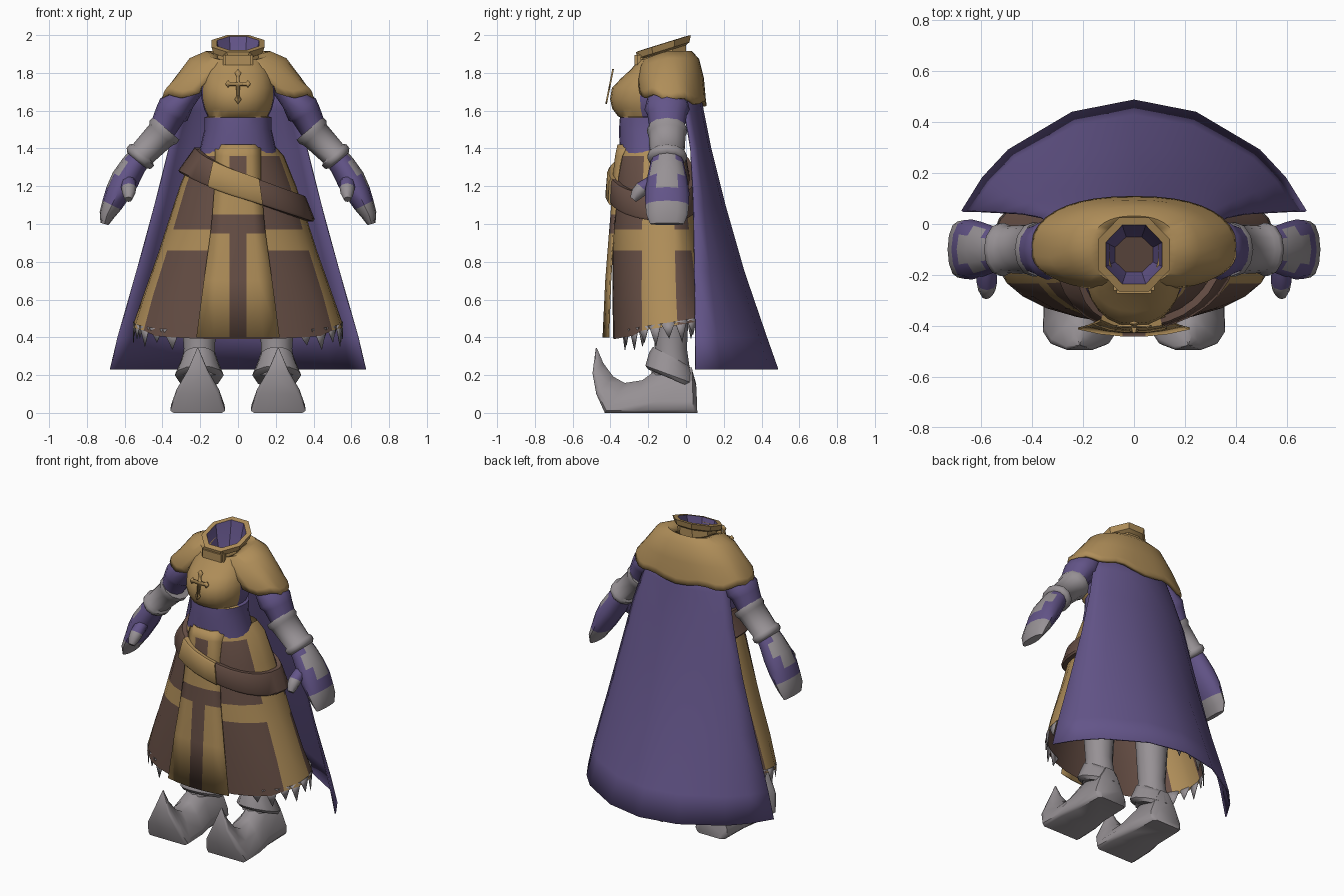
import bpy, bmesh, math
from math import sin, cos, radians
from mathutils import Vector

cube = bpy.data.objects.get("Cube")
if cube:
    bpy.data.objects.remove(cube, do_unlink=True)

GOLD, PURPLE, BROWN, GREY = range(4)
MATS = []
for label, col in (("gold cloth", (0.43, 0.27, 0.10)), ("purple cloth", (0.125, 0.09, 0.25)),
                   ("brown leather", (0.135, 0.078, 0.06)), ("grey steel", (0.31, 0.285, 0.30))):
    m = bpy.data.materials.new(label)
    m.use_nodes = True
    m.diffuse_color = (*col, 1)
    bsdf = next(n for n in m.node_tree.nodes if n.type == 'BSDF_PRINCIPLED')
    bsdf.inputs["Base Color"].default_value = (*col, 1)
    MATS.append(m)


def finish(name, bm, thick=0, angle=35):
    bmesh.ops.recalc_face_normals(bm, faces=bm.faces)
    me = bpy.data.meshes.new(name)
    bm.to_mesh(me)
    bm.free()
    for m in MATS:
        me.materials.append(m)
    ob = bpy.data.objects.new(name, me)
    bpy.context.collection.objects.link(ob)
    if thick:
        mod = ob.modifiers.new("thickness", 'SOLIDIFY')
        mod.thickness, mod.offset = thick, 0
    bpy.ops.object.select_all(action='DESELECT')
    ob.select_set(True)
    bpy.context.view_layer.objects.active = ob
    bpy.ops.object.shade_smooth_by_angle(angle=radians(angle))


def loft(name, rings, mat, closed=True, caps=(True, True), loop=False, thick=0, angle=35):
    """Skin a list of point rings; mat is an index or a rule (centre, row, column) -> index."""
    bm = bmesh.new()
    rows = [[bm.verts.new(p) for p in r] for r in rings]
    n = len(rows[0])

    def add(verts, i, j):
        f = bm.faces.new(verts)
        f.material_index = mat(f.calc_center_median(), i, j) if callable(mat) else mat
    for i in range(len(rows) if loop else len(rows) - 1):
        a, b = rows[i], rows[(i + 1) % len(rows)]
        for j in range(n if closed else n - 1):
            k = (j + 1) % n
            add((a[j], a[k], b[k], b[j]), i, j)
    if closed and not loop:
        if caps[0]:
            add(rows[0], 0, 0)
        if caps[1]:
            add(rows[-1], len(rows) - 1, 0)
    finish(name, bm, thick, angle)


def spow(v, p):
    return math.copysign(abs(v) ** p, v)


def oval(rx, yf, yb, cy, t, z, p=1.0):
    """Point at angle t (0 = front) on an oval with separate front and back depth."""
    c = spow(cos(t), p)
    y = cy - (cy - yf) * c if c > 0 else cy - (yb - cy) * c
    return Vector((rx * spow(sin(t), p), y, z))


def turn(n, shift=0):
    return [2 * math.pi * (k + shift) / n for k in range(n)]


# torso with breastplate colouring
TORSO = [(1.36, .21, -.35, -.03), (1.5, .178, -.355, -.05), (1.565, .178, -.35, -.04),
         (1.57, .16, -.36, -.04), (1.61, .18, -.39, -.03), (1.66, .192, -.402, -.02), (1.72, .192, -.392, 0),
         (1.77, .18, -.345, 0), (1.82, .16, -.29, 0), (1.87, .12, -.25, 0)]
loft("torso", [[oval(rx, yf, yb, -.18, t, z, .93) for t in turn(24)] for z, rx, yf, yb in TORSO],
     lambda c, i, j: GOLD if i > 1 and c.y < -.22 else PURPLE, caps=(False, False), angle=50)

# chest emblem plate
half = [(0, .09), (.018, .07), (.008, .05), (.01, .022), (.045, .022), (.052, .032), (.068, .012),
        (.052, -.008), (.045, .002), (.01, .002), (.008, -.055), (.018, -.07), (0, -.095)]
bm = bmesh.new()
outline = half + [(-x, z) for x, z in half[-2:0:-1]]
bm.faces.new([bm.verts.new((x, -.404 + .2 * z, 1.73 + z)) for x, z in outline])
finish("chest_emblem", bm, .009)

# eight-sided collar with purple lining
COLLAR = [(.125, .13, 1.85), (.115, .13, 1.91), (.14, .15, 1.92), (.152, .157, 1.955),
          (.12, .125, 1.957), (.105, .105, 1.88), (.08, .075, 1.8)]
rings = []
for rx, ry, zc in COLLAR:
    pts = [Vector((rx * sin(t), -.12 - ry * cos(t), 0)) for t in turn(8, .5)]
    for p in pts:
        p.z = zc + .31 * (p.y + .12)
    rings.append(pts)
loft("collar", rings, lambda c, i, j: GOLD if i < 4 else PURPLE if i < 6 else BROWN, caps=(False, True))
bm = bmesh.new()
bmesh.ops.create_cube(bm, size=1)
for v in bm.verts:
    v.co = Vector((v.co.x * .16, v.co.y * .045 - .25, v.co.z * .075 + 1.868))
bmesh.ops.bevel(bm, geom=bm.edges[:], offset=.012, segments=2, affect='EDGES')
finish("collar_clasp", bm, angle=60)

# shoulder mantle, open at the front
MANTLE = [(1.885, .1, -.23, 0, 35), (1.905, .17, -.235, .03, 24), (1.87, .25, -.245, .06, 20),
          (1.77, .325, -.255, .085, 22), (1.7, .385, -.255, .095, 26), (1.665, .395, -.25, .1, 27)]
rings = []
for i, (z, rx, yf, yb, a) in enumerate(MANTLE):
    ring = []
    for k in range(33):
        t = radians(a + (360 - 2 * a) * k / 32)
        drop = (.05 if i < 3 else 0) * max(0, cos(t))
        if i > 3:
            drop = .012 * cos(8 * t) + .03 * max(0, -cos(t)) - .02 * max(0, cos(t))
        ring.append(oval(rx, yf, yb, -.1, t, z - drop, .85))
    rings.append(ring)
loft("shoulder_mantle", rings, GOLD, closed=False, thick=.02, angle=45)

# cape
side = [(1, 0), (.88, .3), (.73, .55), (.36, .89)]
arc = side + [(0, 1)] + [(-x, y) for x, y in side[::-1]]
CAPE = [(1.78, .26, -.06, .06), (1.6, .31, -.01, .09), (1.4, .365, .025, .13), (1.1, .44, .04, .205),
        (.75, .535, .045, .305), (.4, .635, .05, .425), (.23, .675, .05, .485)]
loft("cape", [[Vector((w * x, f + (b - f) * y, z)) for x, y in arc] for z, w, f, b in CAPE],
     PURPLE, closed=False, thick=.008, angle=40)

# skirt shape, shared by panel, belt and hem
SKIRT = [(1.42, .19, -.355, -.03), (1.36, .245, -.365, 0), (1.2, .31, -.38, .03), (.97, .385, -.385, .07),
         (.86, .42, -.388, .09), (.62, .505, -.39, .14), (.41, .56, -.385, .2)]


def skirt_at(z):
    for a, b in zip(SKIRT, SKIRT[1:]):
        if z >= b[0]:
            f = min(1, (a[0] - z) / (a[0] - b[0]))
            return [p + (q - p) * f for p, q in zip(a[1:], b[1:])]
    return SKIRT[-1][1:]


def on_skirt(t, z, off=0):
    rx, yf, yb = skirt_at(z)
    return oval(rx + off, yf - off, yb + off, -.08, t, z, .92)


HALF = [0, 11, 22, 36, 50, 62, 78, 96, 110, 128, 146, 164]
ANGLES = HALF + [180] + [360 - a for a in HALF[:0:-1]]


def hem(t):
    return .05 * (1 - cos(t))


def skirt_colour(c, i, j):
    a = (ANGLES[j] + (ANGLES + [360])[j + 1]) / 2
    a = min(a, 360 - a)
    if i == 0 or i == 3 or 62 < a < 96 or 128 < a < 146:
        return GOLD
    return BROWN


rings = [[on_skirt(radians(a), s[0]) for a in ANGLES] for s in SKIRT]
for p, a in zip(rings[-1], ANGLES):
    p.z += hem(radians(a)) - (.02 if abs(a - 180) > 120 else 0)
loft("skirt", rings, skirt_colour, caps=(False, False), angle=45)

# ragged hem of broad hanging points
bm = bmesh.new()
steps = 24
for k in range(steps):
    t0, t1 = (radians(32 + 296 * (k + d) / steps) for d in (0, 1))
    a, b, tip = (on_skirt(t, .41, -.006) for t in (t0, t1, t0 * .4 + t1 * .6))
    a.z, b.z = .43 + hem(t0), .43 + hem(t1)
    tip.z = .35 + hem(t0) - .03 * (k % 2)
    bm.faces.new([bm.verts.new(p) for p in (a, b, tip)]).material_index = GREY
finish("ragged_hem", bm, .004)

# front skirt panel
PANEL = [(1.42, .12), (1.36, .12), (1.25, .12), (1.05, .135), (.95, .145), (.7, .18), (.4, .22)]
rings = []
for z, w in PANEL:
    rx, yf, yb = skirt_at(z)
    off = .012 + .06 * max(0, 1.1 - z)
    rings.append([oval(rx, yf - off, yb, -.08, math.asin(x / rx), z) for x in (-w, -w * .6, -.045, .045, w * .6, w)])


def panel_colour(c, i, j):
    if i == 3 or (j == 2 and i in (1, 4, 5)):
        return BROWN
    return GOLD


loft("front_panel", rings, panel_colour, closed=False, thick=.008)


# slanted belt and its wide buckle
def band(name, angles, off, hh, mat, loop):
    rings = []
    for t in angles:
        zc = 1.21 - .38 * .34 * sin(t)
        lo, hi = on_skirt(t, zc - hh), on_skirt(t, zc + hh)
        out = Vector((sin(t), -cos(t), 0)) * off
        lift = Vector((0, 0, .012))
        rings.append([lo, lo + out * .8, lo + out + lift, hi + out - lift, hi + out * .8, hi])
    loft(name, rings, mat, loop=loop, angle=50)


band("belt", turn(32), .035, .067, BROWN, True)
band("belt_buckle", [radians(a) for a in (-25, -14, -4, 7, 18)], .046, .069, GOLD, False)


# arms, hands and legs, mirrored
def tube(name, stations, mat, sx, cy=-.1, n=12, angle=50):
    rings = []
    for i, (x, z, w, d) in enumerate(stations):
        p, q = stations[max(i - 1, 0)], stations[min(i + 1, len(stations) - 1)]
        along = Vector((q[0] - p[0], 0, q[1] - p[1])).normalized()
        across = Vector((-along.z, 0, along.x))
        ring = [Vector((x, cy, z)) + across * w * cos(t) + Vector((0, d * sin(t), 0)) for t in turn(n)]
        rings.append([Vector((v.x * sx, v.y, v.z)) for v in ring])
    loft(name, rings, mat, angle=angle)


def hand_colour(c, i, j):
    patch = (i < 3 and j in (0, 11)) or (i == 1 and j in (1, 10))
    return GREY if i >= 4 or patch else PURPLE


FOOT = [(.055, .14, .06, 0, .09), (.03, .25, .04, 0, .115), (-.14, .25, -.15, 0, .12),
        (-.23, .18, -.27, 0, .14), (-.32, .165, -.43, 0, .145), (-.38, .195, -.475, .1, .115),
        (-.435, .265, -.495, .21, .055), (-.472, .345, -.478, .34, .004)]
SECTION = [(-.88, 0), (-1, .07), (-.98, .25), (-.64, .65), (-.25, .96)]
SECTION += [(-u, v) for u, v in SECTION[::-1]]

for sx, tag in ((1, "left"), (-1, "right")):
    tube(tag + "_sleeve", [(.22, 1.74, .055, .085), (.29, 1.665, .07, .105), (.34, 1.605, .093, .12),
                           (.36, 1.58, .082, .105), (.42, 1.46, .065, .085)], PURPLE, sx)
    tube(tag + "_bracer", [(.38, 1.505, .092, .105), (.397, 1.485, .094, .107), (.408, 1.472, .082, .098),
                           (.502, 1.375, .072, .092), (.51, 1.365, .086, .104), (.526, 1.347, .084, .104),
                           (.536, 1.335, .065, .088)], GREY, sx)
    tube(tag + "_hand", [(.515, 1.36, .062, .08), (.553, 1.31, .068, .092), (.598, 1.235, .075, .108),
                         (.637, 1.165, .067, .118), (.668, 1.1, .055, .115), (.693, 1.05, .042, .11),
                         (.707, 1.0, .022, .09)], hand_colour, sx)
    # thumb
    rings = []
    for x, y, z, r in ((.58, -.17, 1.225, .04), (.578, -.23, 1.19, .04), (.578, -.26, 1.16, .034), (.58, -.28, 1.13, .02)):
        rings.append([Vector((sx * (x + r * cos(t)), y + r * .75 * sin(t), z - r * .65 * sin(t))) for t in turn(8)])
    loft(tag + "_thumb", rings, lambda c, i, j: GREY if i else PURPLE, angle=50)
    # leg and flared ankle cuff
    for part, rows in (("leg", ((1.1, .1, .09), (.6, .1, .095), (.45, .09, .09), (.34, .082, .085), (.2, .1, .105))),
                       ("ankle_cuff", ((.3, .09, .095), (.27, .1, .115), (.2, .13, .135), (.18, .115, .12)))):
        tilt = .05 if part == "ankle_cuff" else 0
        rings = [[Vector((sx * (.205 + rx * sin(t)), -.08 - ry * cos(t), z + tilt * cos(t))) for t in turn(12)]
                 for z, rx, ry in rows]
        loft(tag + "_" + part, rings, GREY, angle=50)
    # pointed shoe with a curled toe
    rings = []
    for ty, tz, by, bz, w in FOOT:
        rings.append([Vector((sx * (.213 + u * w), by + (ty - by) * v, bz + (tz - bz) * v)) for u, v in SECTION])
    loft(tag + "_shoe", rings, GREY, angle=50)
